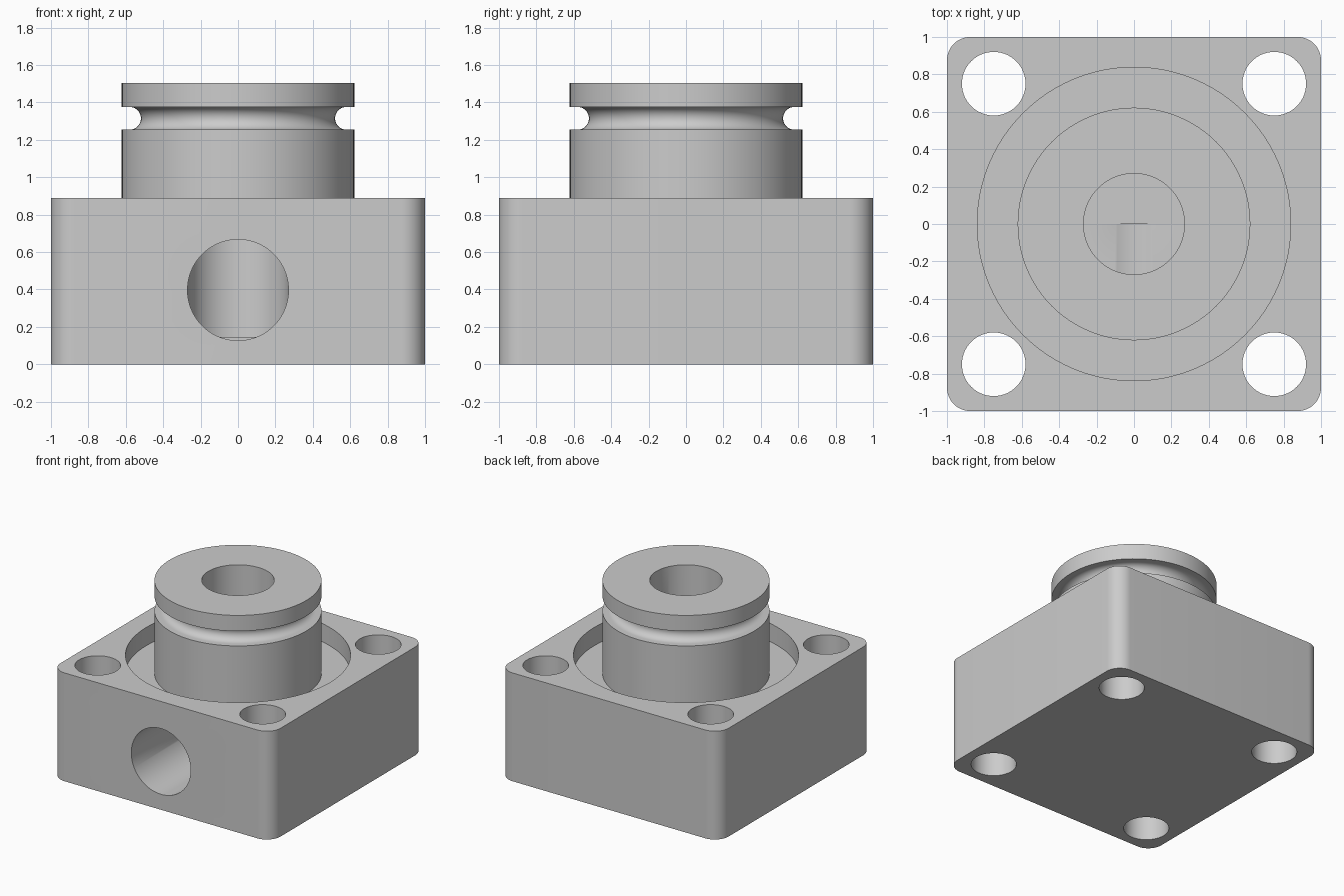
import bpy, bmesh
from math import radians, sin, cos, pi
from mathutils import Matrix, Vector

cube = bpy.data.objects.get("Cube")
if cube:
    bpy.data.objects.remove(cube, do_unlink=True)

BLOCK_H, TOP, RECESS_Z = 0.89, 1.505, 0.74
POST_R, BORE_R = 0.622, 0.27

gray = bpy.data.materials.new("machined gray")
gray.use_nodes = True
color = (0.6, 0.6, 0.6, 1)
gray.diffuse_color = color
gray.node_tree.nodes["Principled BSDF"].inputs["Base Color"].default_value = color


def make_object(name, bm):
    bmesh.ops.recalc_face_normals(bm, faces=bm.faces)
    mesh = bpy.data.meshes.new(name)
    bm.to_mesh(mesh)
    bm.free()
    mesh.materials.append(gray)
    obj = bpy.data.objects.new(name, mesh)
    bpy.context.collection.objects.link(obj)
    return obj


def lathe(name, profile, steps=96):
    """Closed solid from (radius, z) points; the ends are capped."""
    bm = bmesh.new()
    rings = [[bm.verts.new((r * cos(2 * pi * i / steps), r * sin(2 * pi * i / steps), z))
              for i in range(steps)] for r, z in profile]
    for low, high in zip(rings, rings[1:]):
        for i in range(steps):
            j = (i + 1) % steps
            bm.faces.new((low[i], low[j], high[j], high[i]))
    bm.faces.new(rings[0])
    bm.faces.new(rings[-1])
    return make_object(name, bm)


def cylinder(name, radius, low, high):
    return lathe(name, [(radius, low), (radius, high)])


def combine(target, tool, operation):
    """Apply a boolean and discard the tool."""
    mod = target.modifiers.new(operation.title(), 'BOOLEAN')
    mod.operation, mod.object, mod.solver = operation, tool, 'EXACT'
    bpy.context.view_layer.objects.active = target
    bpy.ops.object.modifier_apply(modifier=mod.name)
    bpy.data.objects.remove(tool, do_unlink=True)


# Square block with rounded vertical corners
bm = bmesh.new()
bmesh.ops.create_cube(bm, size=2)
for v in bm.verts:
    v.co.z = BLOCK_H if v.co.z > 0 else 0
upright = [e for e in bm.edges if abs(e.verts[0].co.z - e.verts[1].co.z) > 0.1]
bmesh.ops.bevel(bm, geom=upright, offset=0.125, segments=12, profile=0.5, affect='EDGES')
body = make_object("valve_block", bm)

# Round recess in the top face
combine(body, cylinder("recess_cutter", 0.838, RECESS_Z, 1.2), 'DIFFERENCE')

# Corner bolt holes
for x in (-0.75, 0.75):
    for y in (-0.75, 0.75):
        hole = cylinder("bolt_hole_cutter", 0.17, -0.2, 1.2)
        hole.data.transform(Matrix.Translation((x, y, 0)))
        combine(body, hole, 'DIFFERENCE')

# Central post with a round-bottomed ring groove
groove_r, groove_x, groove_z = 0.061, 0.58, 1.315
groove = [(groove_x - groove_r * cos(a), groove_z + groove_r * sin(a))
          for a in [radians(-90 + 11.25 * k) for k in range(17)]]
post = lathe("grooved_post", [(POST_R, 0.45), (POST_R, groove_z - groove_r), *groove,
                              (POST_R, groove_z + groove_r), (POST_R, TOP)])
combine(body, post, 'UNION')

# Blind vertical bore meeting the side port at the axis
combine(body, cylinder("bore_cutter", BORE_R, 0.145, 1.8), 'DIFFERENCE')
port = cylinder("port_cutter", BORE_R, 0, 1.3)
port.data.transform(Matrix.Translation(Vector((0, 0, 0.397))) @ Matrix.Rotation(radians(90), 4, 'X'))
combine(body, port, 'DIFFERENCE')

# Smooth the round walls, keep the rims sharp
bpy.ops.object.select_all(action='DESELECT')
body.select_set(True)
bpy.context.view_layer.objects.active = body
bpy.ops.object.shade_smooth_by_angle(angle=radians(30))
